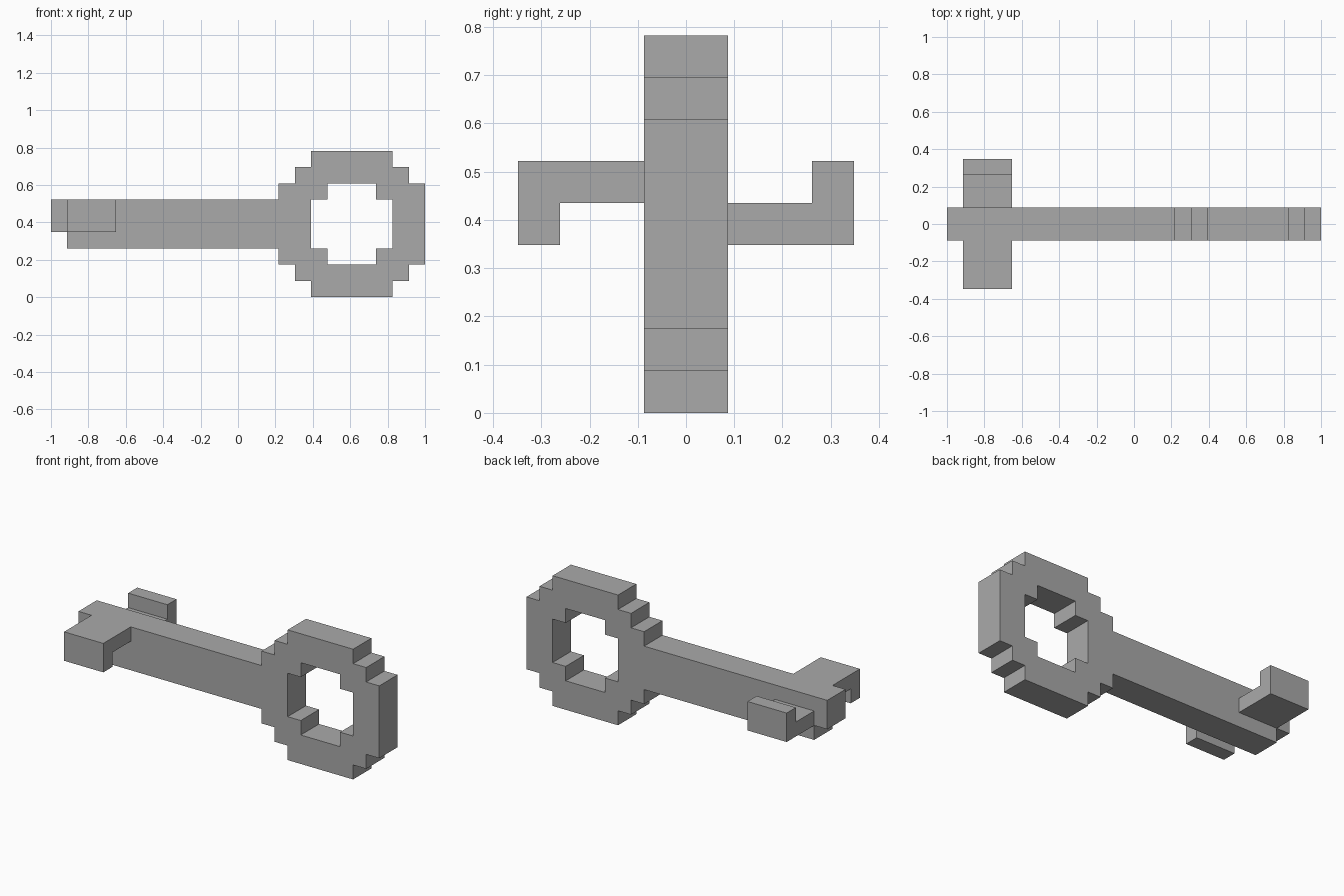
import bpy, bmesh
from mathutils import Vector

if "Cube" in bpy.data.objects:
    bpy.data.objects.remove(bpy.data.objects["Cube"], do_unlink=True)

U = 2 / 23      # one block of the grid
MID = 4.5       # height of the bow's centre, in blocks

grey = bpy.data.materials.new("plain grey")
grey.use_nodes = True
grey.diffuse_color = (0.4, 0.4, 0.4, 1)
grey.node_tree.nodes["Principled BSDF"].inputs["Base Color"].default_value = grey.diffuse_color


def prism(name, profile, place, depth, hidden):
    """Extrude a profile; place maps its points into space, hidden marks joint faces to leave open."""
    bm = bmesh.new()
    face = bm.faces.new([bm.verts.new(place(a, b)) for a, b in profile])
    moved = bmesh.ops.extrude_face_region(bm, geom=[face], use_keep_orig=True)["geom"]
    bmesh.ops.translate(bm, vec=Vector(depth),
                        verts=[v for v in moved if isinstance(v, bmesh.types.BMVert)])
    bmesh.ops.recalc_face_normals(bm, faces=bm.faces)
    joints = [f for f in bm.faces if all(hidden(v.co) for v in f.verts)]
    bmesh.ops.delete(bm, geom=joints, context="FACES")
    bmesh.ops.translate(bm, vec=Vector((0, 0, -MID)), verts=bm.verts)
    bmesh.ops.scale(bm, vec=Vector((U, U, U)), verts=bm.verts)
    mesh = bpy.data.meshes.new(name)
    bm.to_mesh(mesh)
    bm.free()
    mesh.materials.append(grey)
    ob = bpy.data.objects.new(name, mesh)
    ob.location = (-1, 0, MID * U)
    bpy.context.collection.objects.link(ob)
    return ob


def side_on(x, z):
    return (x, -1, z)


# Ring-shaped bow: stepped upper half, mirrored downwards
outer = [(14, MID), (14, 7), (15, 7), (15, 8), (16, 8), (16, 9),
         (21, 9), (21, 8), (22, 8), (22, 7), (23, 7), (23, MID)]
inner = [(21, MID), (21, 6), (20, 6), (20, 7), (17, 7), (17, 6), (16, 6), (16, MID)]
bow = prism("bow", outer + inner, side_on, (0, 2, 0), lambda c: c.z == MID)
mirror = bow.modifiers.new("Mirror", "MIRROR")
mirror.use_axis = (False, False, True)

# Shaft with a notched tip
prism("shaft", [(0, 4), (0, 6), (14, 6), (14, 3), (1, 3), (1, 4)],
      side_on, (0, 2, 0), lambda c: c.x == 14)

# Hooked teeth: the back one is the front one turned half round the shaft
hook = [(-1, 5), (-1, 6), (-4, 6), (-4, 4), (-3, 4), (-3, 5)]
for name, turn in (("front_tooth", 1), ("back_tooth", -1)):
    prism(name, hook, lambda y, z: (1, turn * y, 5 + turn * (z - 5)),
          (3, 0, 0), lambda c: abs(c.y) == 1)
